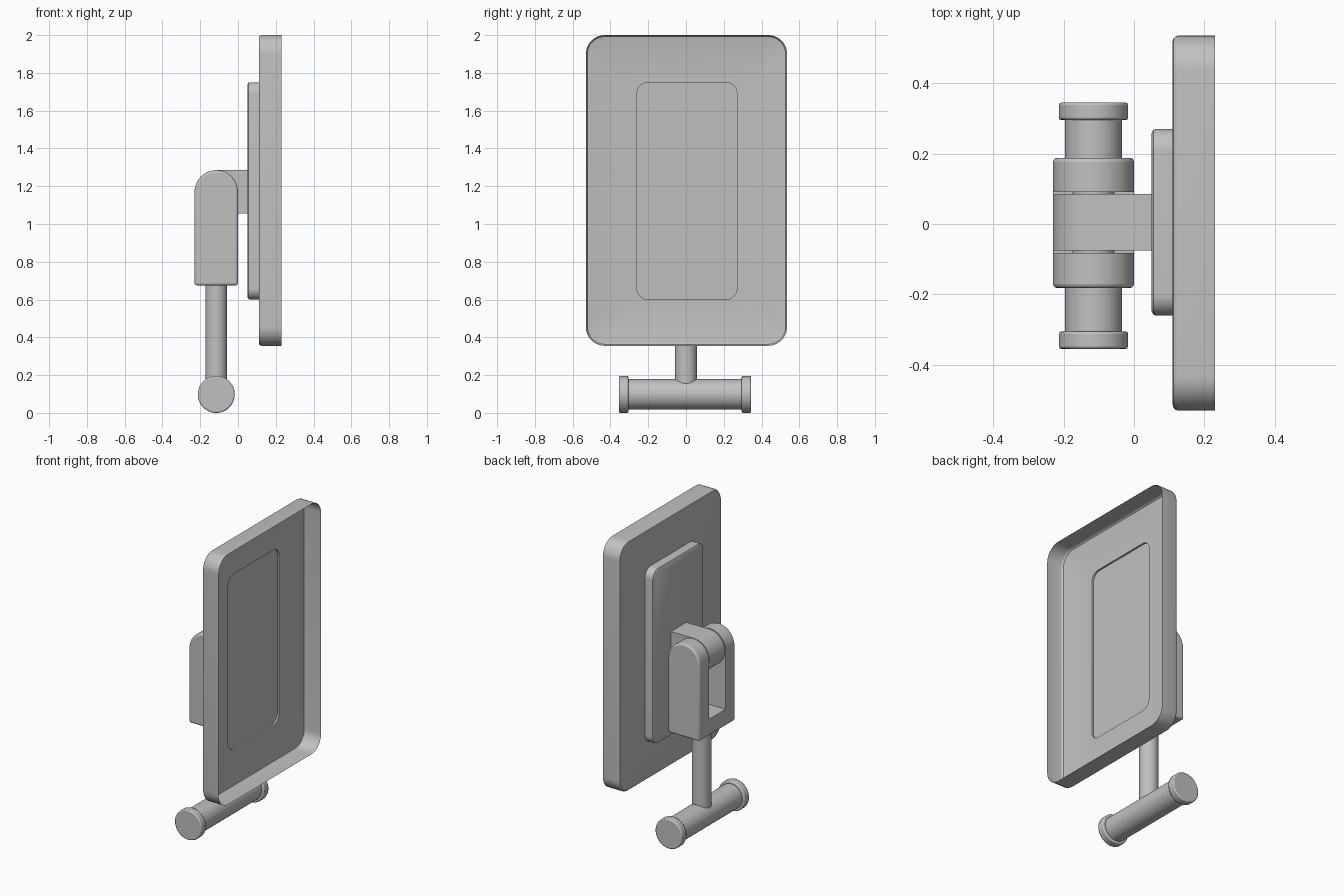
import bpy, bmesh
from math import sin, cos, pi, radians
from mathutils import Vector

if "Cube" in bpy.data.objects:
    bpy.data.objects.remove(bpy.data.objects["Cube"], do_unlink=True)

grey = bpy.data.materials.new("satin grey")
grey.use_nodes = True
grey.diffuse_color = (0.53, 0.53, 0.53, 1)
grey.node_tree.nodes["Principled BSDF"].inputs["Base Color"].default_value = grey.diffuse_color


def loft(name, rings, cap_start=True, cap_end=True):
    """Skin a list of equal-length point rings, closing the ends if asked."""
    bm = bmesh.new()
    rows = [[bm.verts.new(p) for p in ring] for ring in rings]
    n = len(rows[0])
    for a, b in zip(rows, rows[1:]):
        for i in range(n):
            j = (i + 1) % n
            bm.faces.new((a[i], a[j], b[j], b[i]))
    if cap_start:
        bm.faces.new(rows[0])
    if cap_end:
        bm.faces.new(rows[-1])
    bmesh.ops.recalc_face_normals(bm, faces=bm.faces)
    mesh = bpy.data.meshes.new(name)
    bm.to_mesh(mesh)
    bm.free()
    mesh.materials.append(grey)
    obj = bpy.data.objects.new(name, mesh)
    bpy.context.collection.objects.link(obj)
    return obj


def smooth(obj):
    bpy.ops.object.select_all(action='DESELECT')
    obj.select_set(True)
    bpy.context.view_layer.objects.active = obj
    bpy.ops.object.shade_smooth_by_angle(angle=radians(30))


def bevel(obj, width, segments=3):
    mod = obj.modifiers.new("soft edges", 'BEVEL')
    mod.width, mod.segments = width, segments
    mod.limit_method, mod.angle_limit = 'ANGLE', radians(40)


def rounded_rect(x, y0, y1, z0, z1, radius, inset=0.0, steps=10):
    """Rounded rectangle facing x."""
    r = radius - inset
    pts = []
    corners = ((y1 - radius, z1 - radius), (y0 + radius, z1 - radius),
               (y0 + radius, z0 + radius), (y1 - radius, z0 + radius))
    for k, (cy, cz) in enumerate(corners):
        for i in range(steps + 1):
            a = (k + i / steps) * pi / 2
            pts.append(Vector((x, cy + r * cos(a), cz + r * sin(a))))
    return pts


def circle(centre, radius, axis, steps=48):
    pts = []
    for i in range(steps):
        u, v = radius * cos(2 * pi * i / steps), radius * sin(2 * pi * i / steps)
        pts.append(Vector(centre) + Vector((u, 0, v) if axis == 'Y' else (u, v, 0)))
    return pts


AX = -0.115      # centre line of handle, stem and hinge
HINGE_Z = 1.17
R = 0.115        # hinge radius

# Open tray with a soft back edge and a shallow inner recess
tray_box = (-0.53, 0.535, 0.355, 2.0, 0.1)
panel_box = (-0.26, 0.27, 0.6, 1.75, 0.06)
back_edge = [(0.23, 0), (0.126, 0), (0.119, 0.002), (0.112, 0.008), (0.11, 0.016)]
rings = [rounded_rect(x, *tray_box, inset) for x, inset in back_edge]
rings += [rounded_rect(x, *panel_box) for x in (0.11, 0.098)]
smooth(loft("tray", rings, cap_start=False))

# Mounting panel behind the tray
panel_edge = [(0.11, 0), (0.062, 0), (0.055, 0.003), (0.05, 0.012)]
smooth(loft("mounting_panel", [rounded_rect(x, *panel_box, i) for x, i in panel_edge],
            cap_start=False))

# Fork: round-topped block with a slot cut through it
def arch(y, bottom, steps=32):
    pts = [Vector((AX - R, y, bottom)), Vector((AX + R, y, bottom))]
    for i in range(steps + 1):
        a = pi * i / steps
        pts.append(Vector((AX + R * cos(a), y, HINGE_Z + R * sin(a))))
    return pts

fork = loft("fork", [arch(-0.182, 0.675), arch(0.188, 0.675)])
bevel(fork, 0.012)
slot = loft("fork_slot_cutter", [[Vector((x, y, z)) for x, y in
            ((-0.4, -0.083), (0.2, -0.083), (0.2, 0.091), (-0.4, 0.091))]
            for z in (0.785, 1.5)])
slot.hide_render = True
slot.hide_set(True)
cut = fork.modifiers.new("slot", 'BOOLEAN')
cut.operation, cut.object, cut.solver = 'DIFFERENCE', slot, 'EXACT'
smooth(fork)

# Tongue reaching from the hinge to the panel
def tongue_outline(y, steps=32):
    pts = [Vector((0.052, y, HINGE_Z - R)), Vector((0.052, y, HINGE_Z + R))]
    for i in range(steps + 1):
        a = pi / 2 + pi * i / steps
        pts.append(Vector((AX + R * cos(a), y, HINGE_Z + R * sin(a))))
    return pts

smooth(loft("hinge_tongue", [tongue_outline(-0.075), tongue_outline(0.085)]))
smooth(loft("hinge_pin", [circle((AX, y, HINGE_Z), 0.06, 'Y') for y in (-0.12, 0.13)]))

# Stem and cross handle with end caps
smooth(loft("stem", [circle((AX, 0, z), 0.058, 'Z') for z in (0.1, 0.7)]))
smooth(loft("cross_handle", [circle((AX, y, 0.098), 0.081, 'Y') for y in (-0.33, 0.32)]))
for side, y0 in (("right", -0.355), ("left", 0.295)):
    cap = loft("handle_cap_" + side,
               [circle((AX, y, 0.098), 0.098, 'Y') for y in (y0, y0 + 0.05)])
    bevel(cap, 0.007, 2)
    smooth(cap)
